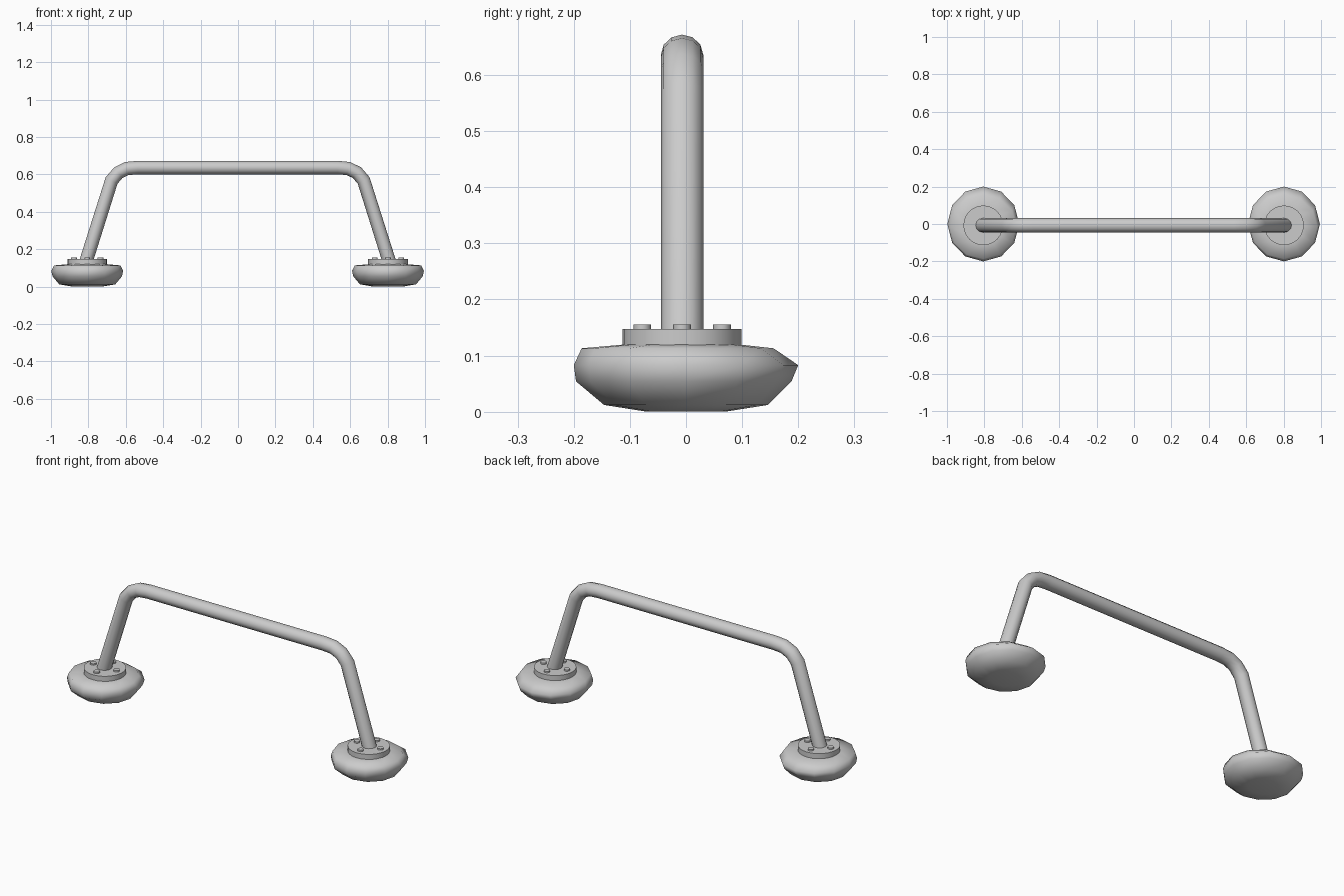
import bpy
import bmesh
from math import cos, sin, pi, radians

cube = bpy.data.objects.get("Cube")
if cube:
    bpy.data.objects.remove(cube, do_unlink=True)

grey = bpy.data.materials.new("metal_grey")
grey.use_nodes = True
colour = (0.6, 0.6, 0.6, 1)
grey.diffuse_color = colour
grey.node_tree.nodes["Principled BSDF"].inputs["Base Color"].default_value = colour

CENTRE_Y = -0.007
FOOT_X = {"right": -0.806, "left": 0.802}


def finish(obj, angle):
    obj.data.materials.append(grey)
    bpy.ops.object.select_all(action="DESELECT")
    obj.select_set(True)
    bpy.context.view_layer.objects.active = obj
    bpy.ops.object.shade_smooth_by_angle(angle=radians(angle))


def cylinder(name, radius, bottom, top, x, y, sides):
    bpy.ops.mesh.primitive_cylinder_add(
        vertices=sides, radius=radius, depth=top - bottom,
        location=(x, y, (bottom + top) / 2))
    obj = bpy.context.object
    obj.name = name
    finish(obj, 40)


def lathed_pad(name, x):
    # rings of a worn, slightly lopsided pad: x radius, y radius, y shift, z
    rings = [(0.08, 0.07, 0, 0), (0.15, 0.146, 0, 0.012),
             (0.185, 0.192, -0.004, 0.054), (0.192, 0.2, 0, 0.083),
             (0.178, 0.171, -0.015, 0.113), (0.1, 0.1, -0.007, 0.12)]
    sides = 12
    bm = bmesh.new()
    loops = []
    for rx, ry, shift, z in rings:
        loops.append([bm.verts.new((rx * cos(2 * pi * i / sides),
                                    ry * sin(2 * pi * i / sides) + shift, z))
                      for i in range(sides)])
    for low, high in zip(loops, loops[1:]):
        for i in range(sides):
            j = (i + 1) % sides
            bm.faces.new((low[i], low[j], high[j], high[i]))
    bm.faces.new(loops[0][::-1])
    bm.faces.new(loops[-1])
    mesh = bpy.data.meshes.new(name)
    bm.to_mesh(mesh)
    bm.free()
    obj = bpy.data.objects.new(name, mesh)
    obj.location.x = x
    bpy.context.collection.objects.link(obj)
    finish(obj, 80)


# Feet: rounded pad, round flange and four bolts on each side
for side, x in FOOT_X.items():
    lathed_pad(side + "_pad", x)
    cylinder(side + "_flange", 0.106, 0.1, 0.147, x, CENTRE_Y, 24)
    for k in range(4):
        a = k * pi / 2
        cylinder(f"{side}_bolt_{k + 1}", 0.016, 0.14, 0.155,
                 x + 0.071 * cos(a), CENTRE_Y + 0.071 * sin(a), 10)

# Bent tube: half of the path, mirrored across the middle
half = [(-0.812, 0.13), (-0.674, 0.567), (-0.638, 0.609),
        (-0.592, 0.631), (-0.535, 0.636)]
path = half + [(-x, z) for x, z in reversed(half)]
curve = bpy.data.curves.new("tube", "CURVE")
curve.dimensions = "3D"
curve.bevel_depth = 0.036
curve.bevel_resolution = 4
curve.use_fill_caps = True
spline = curve.splines.new("POLY")
spline.points.add(len(path) - 1)
for point, (x, z) in zip(spline.points, path):
    point.co = (x - 0.002, 0, z, 1)
tube = bpy.data.objects.new("bent_tube", curve)
tube.location.y = CENTRE_Y
tube.scale.y = 1.05
bpy.context.collection.objects.link(tube)
bpy.ops.object.select_all(action="DESELECT")
tube.select_set(True)
bpy.context.view_layer.objects.active = tube
bpy.ops.object.convert(target="MESH")
finish(bpy.context.object, 50)
